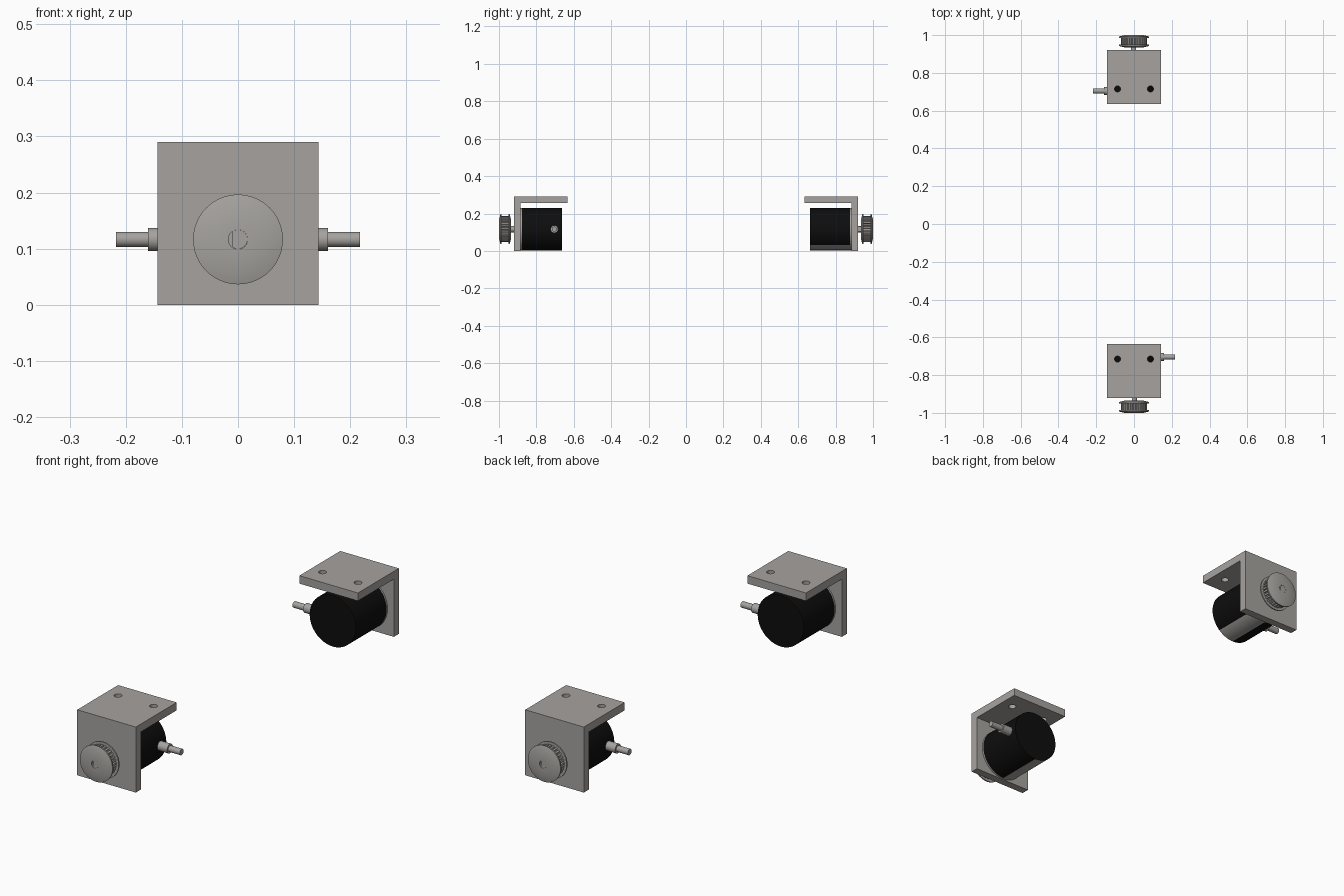
import bpy, bmesh, math
from mathutils import Matrix, Vector

if "Cube" in bpy.data.objects:
    bpy.data.objects.remove(bpy.data.objects["Cube"])

AXIS_Z = 0.1165   # height of the motor axis


def material(name, rgb):
    m = bpy.data.materials.new(name)
    m.diffuse_color = (*rgb, 1)
    m.use_nodes = True
    m.node_tree.nodes["Principled BSDF"].inputs["Base Color"].default_value = m.diffuse_color
    return m


metal = material("warm_grey_metal", (0.38, 0.365, 0.345))
black = material("black_casing", (0.004, 0.004, 0.004))


def finish(name, bm, mats=(metal,), smooth=True):
    bmesh.ops.recalc_face_normals(bm, faces=bm.faces)
    me = bpy.data.meshes.new(name)
    bm.to_mesh(me)
    bm.free()
    for m in mats:
        me.materials.append(m)
    ob = bpy.data.objects.new(name, me)
    bpy.context.collection.objects.link(ob)
    bpy.ops.object.select_all(action='DESELECT')
    ob.select_set(True)
    bpy.context.view_layer.objects.active = ob
    if smooth:
        bpy.ops.object.shade_smooth_by_angle(angle=math.radians(30))
    return ob


def lathe(profile, segs=64, closed=False):
    """Spin (radius, y) points about the motor axis, capping open ends."""
    bm = bmesh.new()
    rings = []
    for r, y in profile:
        rings.append([bm.verts.new((r * math.cos(a), y, AXIS_Z + r * math.sin(a)))
                      for a in (2 * math.pi * i / segs for i in range(segs))])
    pairs = list(zip(rings, rings[1:]))
    if closed:
        pairs.append((rings[-1], rings[0]))
    for a, b in pairs:
        for i in range(segs):
            j = (i + 1) % segs
            bm.faces.new((a[i], a[j], b[j], b[i]))
    if not closed:
        bm.faces.new(rings[0])
        bm.faces.new(rings[-1])
    return bm


def extrude(points, direction):
    """Closed outline of 3D points pushed along a direction."""
    bm = bmesh.new()
    face = bm.faces.new([bm.verts.new(p) for p in points])
    res = bmesh.ops.extrude_face_region(bm, geom=[face])
    moved = [v for v in res["geom"] if isinstance(v, bmesh.types.BMVert)]
    bmesh.ops.translate(bm, verts=moved, vec=direction)
    return bm


parts = []

# L-shaped bracket with two screw holes in the top plate
outline = [(-0.92, 0), (-0.885, 0), (-0.885, 0.255), (-0.634, 0.255), (-0.634, 0.29), (-0.92, 0.29)]
bracket = finish("bracket", extrude([(-0.1435, y, z) for y, z in outline], (0.287, 0, 0)), smooth=False)
cut = bmesh.new()
for x in (-0.087, 0.087):
    bmesh.ops.create_cone(cut, cap_ends=True, segments=32, radius1=0.016, radius2=0.016, depth=0.1,
                          matrix=Matrix.Translation((x, -0.715, 0.27)))
cutter = finish("hole_cutter", cut, smooth=False)
cutter.hide_render = True
mod = bracket.modifiers.new("holes", 'BOOLEAN')
mod.object = cutter
mod.solver = 'EXACT'
bpy.context.view_layer.objects.active = bracket
bpy.ops.object.modifier_apply(modifier="holes")
bpy.data.objects.remove(cutter)
parts.append(bracket)

# Motor can: black with a bare metal strip low on one side and a bare front rim
bm = lathe([(0.113, -0.886), (0.113, -0.878), (0.113, -0.663)], 96)
bmesh.ops.recalc_face_normals(bm, faces=bm.faces)
for f in bm.faces:
    c = f.calc_center_median()
    ang = math.degrees(math.atan2(c.z - AXIS_Z, c.x))
    strip = abs(f.normal.y) < 0.5 and -132 < ang < -90
    f.material_index = 0 if strip or c.y < -0.879 else 1
parts.append(finish("motor_can", bm, (metal, black)))

# Side stub with collar, turned so the lathe axis runs along +x
bm = lathe([(0.0205, 0.10), (0.0205, 0.16), (0.0135, 0.16), (0.0135, 0.217)], 32)
turn = (Matrix.Translation((0, -0.704, AXIS_Z)) @ Matrix.Rotation(-math.pi / 2, 4, 'Z')
        @ Matrix.Translation((0, 0, -AXIS_Z)))
bmesh.ops.transform(bm, matrix=turn, verts=bm.verts)
parts.append(finish("side_stub", bm))

# D-shaped drive shaft
half = math.acos(-0.011 / 0.017)
pts = [(0.017 * math.cos(a), -0.9995, AXIS_Z + 0.017 * math.sin(a))
       for a in (-half + 2 * half * i / 32 for i in range(33))]
parts.append(finish("drive_shaft", extrude(pts, (0, 0.11, 0))))

# Belt pulley: two flared flanges around a toothed drum
flange = [(0.0172, 0), (0.051, 0), (0.08, 0.008), (0.08, 0.014), (0.0172, 0.014)]
for name, y0, s in (("outer_flange", -1.0, 1), ("inner_flange", -0.935, -1)):
    parts.append(finish(name, lathe([(r, y0 + s * y) for r, y in flange], 64, True)))
TEETH = 30
pts = []
for i in range(TEETH):
    for frac, r in ((0.0, 0.069), (0.55, 0.069), (0.65, 0.061), (0.9, 0.061)):
        a = 2 * math.pi * (i + frac) / TEETH
        pts.append((r * math.cos(a), -0.988, AXIS_Z + r * math.sin(a)))
parts.append(finish("toothed_drum", extrude(pts, (0, 0.041, 0)), smooth=False))

# Second unit: the same parts turned half way round, facing backwards
for ob in parts:
    twin = ob.copy()
    twin.name = "rear_" + ob.name
    twin.rotation_euler = (0, 0, math.pi)
    bpy.context.collection.objects.link(twin)
    ob.name = "front_" + ob.name
